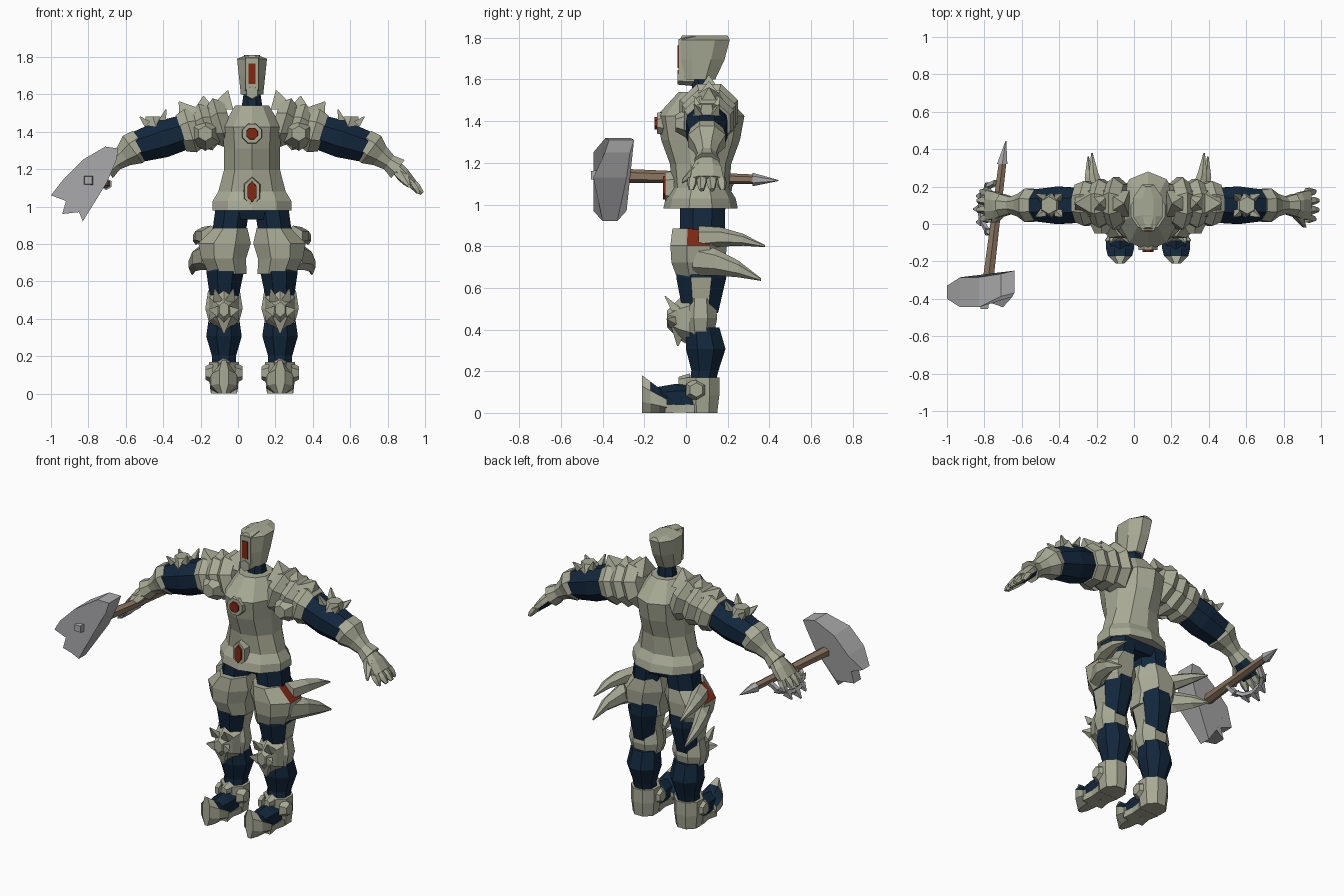
import bpy, bmesh, math
from mathutils import Vector

cube = bpy.data.objects.get("Cube")
if cube:
    bpy.data.objects.remove(cube, do_unlink=True)

MIDDLE = 0.075  # x of the body's own mirror plane
DEPTH = 0.08    # y of the body's centre line
ARM = 0.1       # y of the arm's centre line
LEG = 0.15      # sideways offset of the lower leg


def material(name, *colour):
    mat = bpy.data.materials.new(name)
    mat.use_nodes = True
    mat.diffuse_color = (*colour, 1)
    mat.node_tree.nodes["Principled BSDF"].inputs["Base Color"].default_value = (*colour, 1)
    return mat


ARMOUR = material("pale armour", .39, .4, .3)
NAVY = material("navy cloth", .006, .02, .045)
RED = material("dark red", .22, .02, .006)
STEEL = material("grey steel", .41, .41, .42)
WOOD = material("brown wood", .26, .18, .12)


def skin(name, materials, rows, mirror, origin, paint=None):
    """Join rings of points into a closed skin, painting faces by a rule."""
    bm = bmesh.new()
    rings = [[bm.verts.new(point) for point in row] for row in rows]
    for low, high in zip(rings, rings[1:]):
        for i in range(len(low)):
            bm.faces.new((low[i - 1], low[i], high[i], high[i - 1]))
    bm.faces.new(rings[0])
    bm.faces.new(rings[-1])
    bmesh.ops.recalc_face_normals(bm, faces=bm.faces)
    if paint:
        for face in bm.faces:
            face.material_index = int(paint(face.calc_center_median(), face.normal))
    mesh = bpy.data.meshes.new(name)
    bm.to_mesh(mesh)
    bm.free()
    for mat in materials:
        mesh.materials.append(mat)
    obj = bpy.data.objects.new(name, mesh)
    obj.location.x = origin
    bpy.context.scene.collection.objects.link(obj)
    if mirror:
        obj.modifiers.new("mirror", "MIRROR").use_mirror_merge = False


def loft(name, materials, start, end, widths, depth=1, sides=8, bend=(0, 0, 0),
         mirror=True, origin=MIDDLE, paint=None):
    """Space rings evenly from start to end; depth is a ratio or a list of half sizes."""
    start, end, bend = Vector(start), Vector(end), Vector(bend)
    along = end - start
    across, over = Vector((1, 0, 0)), Vector((0, 1, 0))
    if abs(along.y) > max(abs(along.x), abs(along.z)):
        over = Vector((0, 0, 1))
    elif abs(along.z) < 1.5 * abs(along.x):
        across, over = over, Vector((-along.z, 0, along.x)).normalized()
    depths = depth if isinstance(depth, list) else [w * depth for w in widths]
    grow = 1 / math.cos(math.pi / sides)
    angles = [math.tau * (i + .5) / sides for i in range(sides)]
    rows = []
    for i, (width, deep) in enumerate(zip(widths, depths)):
        t = i / (len(widths) - 1)
        centre = start + along * t + bend * 4 * t * (1 - t)
        rows.append([centre + grow * (across * width * math.cos(a) + over * deep * math.sin(a))
                     for a in angles])
    skin(name, materials, rows, mirror, origin, paint)


def spike(name, base, tip, radius, mat=ARMOUR, **options):
    loft(name, [mat], base, tip, [radius, .003], sides=4, **options)


# Helmet and neck
loft("neck", [NAVY], (0, DEPTH, 1.5), (0, DEPTH, 1.64), [.06, .04], mirror=False)
loft("helmet", [ARMOUR], (0, .06, 1.6), (0, .09, 1.79), [.06, .07, .08],
     [.08, .11, .12], mirror=False)
loft("helmet_crown", [ARMOUR], (0, .09, 1.79), (0, .09, 1.81), [.08, .03], [.12, .11],
     mirror=False)

# Breastplate and flared skirt over the pelvis
loft("breastplate", [ARMOUR], (0, .07, 1.08), (0, .07, 1.54), [.18, .15, .15, .16, .09],
     [.13, .14, .18, .2, .1], sides=10, mirror=False)
loft("armour_skirt", [ARMOUR], (0, .07, .98), (0, .07, 1.08), [.21, .21, .18],
     [.17, .16, .13], sides=10, mirror=False)
loft("pelvis", [NAVY], (0, DEPTH, .93), (0, DEPTH, 1.05), [.15, .19, .18], .6, mirror=False)

# Plates and gems on the front centre line: height, front, half width, ratio, sides
for name, mat, z, y, width, ratio, sides in (
        ("face_plate", ARMOUR, 1.71, -.035, .035, 2.4, 4),
        ("visor", RED, 1.71, -.04, .018, 3, 4),
        ("chin_guard", ARMOUR, 1.61, -.04, .03, 1, 6),
        ("chest_ring", ARMOUR, 1.39, -.14, .05, 1, 8),
        ("chest_gem", RED, 1.39, -.15, .03, 1, 8),
        ("belt_frame", ARMOUR, 1.08, -.1, .04, 1.6, 6),
        ("belt_gem", RED, 1.08, -.11, .024, 2, 6)):
    loft(name, [mat], (0, y + DEPTH, z), (0, y, z), [width * 1.2, width], ratio, sides,
         mirror=False)

# Three overlapping shoulder plates, each with a tall fin
for i, name in enumerate(("collar", "middle", "outer")):
    x, z = .12 + .08 * i, 1.46 - .02 * i
    wide = .14 - .01 * i
    loft(name + "_shoulder_plate", [ARMOUR], (x, .11, z), (x + .1, .11, z - .03),
         [.1, wide, .1])
    spike(name + "_shoulder_fin", (x + .05, .11, z + .06),
          (.13 + .13 * i, .11, 1.62 - .03 * i), .07)
loft("shoulder_boss", [ARMOUR], (.25, .04, 1.39), (.25, -.05, 1.39), [.08, .035], sides=6)

# Arms
loft("upper_arm", [NAVY], (.16, ARM, 1.46), (.64, ARM, 1.31), [.09, .09, .1, .08])
loft("forearm_guard", [ARMOUR], (.59, ARM, 1.34), (.78, ARM, 1.2),
     [.08, .09, .06, .045, .06])
loft("elbow_plate", [ARMOUR], (.51, ARM, 1.42), (.53, ARM, 1.48), [.06, .04], sides=6)
for dx in (-1, 1):
    for dy in (-1, 1):
        spike("elbow_spike", (.52 + .04 * dx, ARM + .04 * dy, 1.45 - .01 * dx),
              (.53 + .07 * dx, ARM + .06 * dy, 1.5 - .02 * dx), .02)

# Hands
loft("palm", [ARMOUR, NAVY], (.76, ARM, 1.22), (.86, ARM, 1.12), [.045, .07, .08],
     [.035, .035, .025], paint=lambda c, n: n.z < -.3 and n.x < -.2)
for i in range(4):
    spread = .05 * (i - 1.5)
    reach = .91 if i in (1, 2) else .89
    loft("finger", [ARMOUR], (.85, ARM + .9 * spread, 1.13), (reach, ARM + spread, 1.07),
         [.02, .02, .01], sides=5)
loft("thumb", [ARMOUR], (.79, .06, 1.18), (.84, -.02, 1.11), [.03, .022, .008], sides=5)

# Hip guards with red outer panels and swept-back horns
loft("hip_guard", [ARMOUR, RED], (.13, .06, .64), (.115, .06, .885), [.1, .12, .14, .09],
     [.1, .13, .135, .125], bend=(.03, 0, 0),
     paint=lambda c, n: c.x > .2 and c.z > .82 and abs(c.y - .06) < .03)
horn = [.05, .04, .025, .004]
loft("upper_hip_horn", [ARMOUR], (.22, .06, .84), (.3, .38, .8), horn, sides=6,
     bend=(.02, 0, .02))
loft("lower_hip_horn", [ARMOUR], (.22, .03, .74), (.32, .36, .64), horn, 1.4, sides=6,
     bend=(.03, 0, .02))

# Legs, with armour strips down both sides of the thigh
loft("thigh", [NAVY, ARMOUR], (LEG, .07, .48), (.105, DEPTH, .99), [.07, .1, .09, .09], 1.2,
     bend=(.01, 0, 0), paint=lambda c, n: abs(n.x) > .85 and c.z < .7)
loft("knee_guard", [ARMOUR], (LEG, .07, .36), (LEG, .07, .55), [.075, .1, .085], .8)
loft("knee_shield", [ARMOUR], (LEG, .02, .45), (LEG, -.09, .45), [.08, .06, .025], 1.4, sides=6)
for side in (-1, 1):
    spike("upper_knee_spike", (LEG + .03 * side, -.04, .49), (LEG + .05 * side, -.1, .56), .03)
    spike("lower_knee_spike", (LEG + .03 * side, -.05, .44), (LEG + .08 * side, -.09, .45), .03)
spike("knee_point", (LEG, -.03, .41), (LEG, -.04, .32), .04)
loft("shin", [NAVY], (LEG, .07, .1), (LEG, DEPTH, .41), [.06, .065, .095, .08],
     bend=(0, .02, 0))

# Boots: raised toe cap, cloth middle, heel cup and ankle bosses
loft("toe_cap", [ARMOUR, NAVY], (LEG, -.21, .09), (LEG, -.09, .045),
     [.025, .065, .075, .075], [.09, .075, .06, .045],
     paint=lambda c, n: n.z > .5 and c.y > -.18)
loft("foot_wrap", [NAVY], (LEG, -.15, .07), (LEG, .05, .07), [.045, .06, .06], sides=6)
loft("sole", [ARMOUR], (LEG, -.1, .02), (LEG, .04, .02), [.07, .06, .07], .3, sides=4)
loft("heel_cup", [ARMOUR], (LEG, DEPTH, 0), (LEG, DEPTH, .17), [.07, .08, .08])
for side in (-1, 1):
    loft("ankle_boss", [ARMOUR], (LEG + .06 * side, .05, .11), (LEG + .1 * side, .05, .11),
         [.05, .03], sides=6)
loft("ankle_clasp", [ARMOUR], (LEG, .02, LEG), (LEG, -.035, LEG), [.035, .02], sides=6)

# Weapon handle and tip
held = dict(mirror=False, origin=0)
loft("handle", [WOOD], (-.79, -.38, 1.14), (-.7, .35, 1.12), [.03, .02], sides=6, **held)
loft("handle_tip", [STEEL], (-.705, .32, 1.12), (-.685, .445, 1.115), [.028, .002],
     sides=6, **held)

# Weapon head: toothed lower edge, hooked upper edge
outline = [(-.71, 1.32), (-.64, 1.31), (-.65, 1.25), (-.7, 1.13), (-.83, .92), (-.85, .97),
           (-.94, .96), (-.92, 1.03), (-1, 1.06), (-.93, 1.15), (-.83, 1.25)]


def head_face(side):
    """One flat side of the head, thinned at the teeth and swept back at the hook."""
    points = []
    for x, z in outline:
        rise = (x + z) * .7 - .23
        half = .035 if rise < -.15 else .06 if rise > .1 else .08
        sweep = .4 * max(0, rise - .1)
        points.append((x, side * half - .365 + sweep, z))
    return points


skin("weapon_head", [STEEL], [head_face(-1), head_face(1)], False, 0)
loft("head_stud", [STEEL], (-.8, -.42, 1.14), (-.8, -.455, 1.14), [.025, .02], sides=4, **held)


# Spiked knuckle guard bowing out from the handle
def bow(step, out=0):
    angle = math.pi * step / 6
    reach = math.sin(angle) * (.08 + out)
    return Vector((-.74 - reach, .08 - .14 * math.cos(angle), 1.12 - reach))


for step in range(6):
    loft("guard_bar", [STEEL], bow(step), bow(step + 1), [.015, .015], sides=5, **held)
    if step:
        spike("guard_spike", bow(step), bow(step, .04), .02, STEEL, **held)
